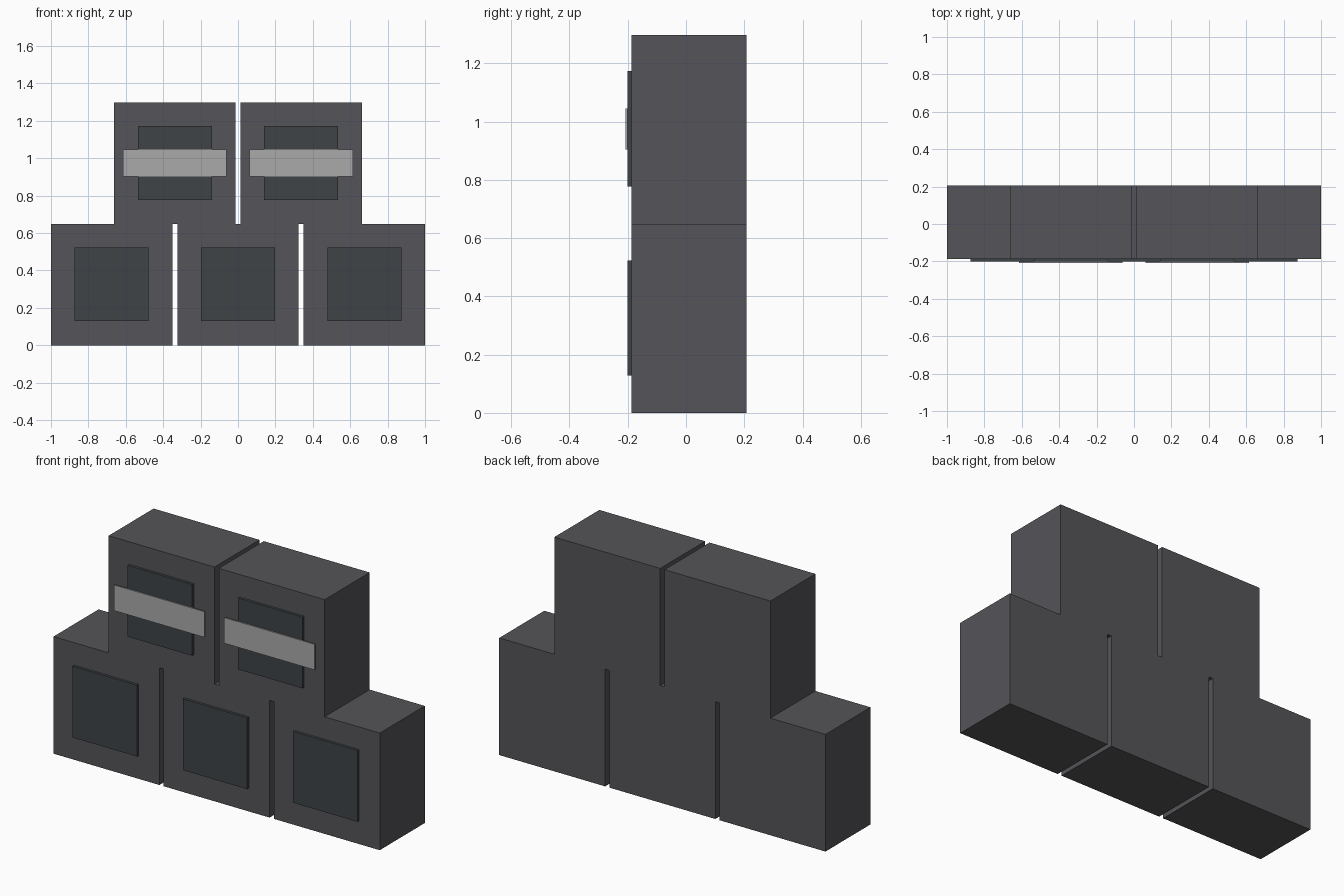
import bpy

if "Cube" in bpy.data.objects:
    bpy.data.objects.remove(bpy.data.objects["Cube"])

W = 0.649          # block width and height
PITCH = 0.6755     # block spacing
BACK, FRONT = 0.207, -0.187


def material(name, colour):
    m = bpy.data.materials.new(name)
    m.diffuse_color = (*colour, 1)
    m.use_nodes = True
    m.node_tree.nodes["Principled BSDF"].inputs["Base Color"].default_value = m.diffuse_color
    return m


shell = material("dark_grey", (0.09, 0.09, 0.10))
inset = material("charcoal", (0.05, 0.057, 0.063))
pale = material("light_grey", (0.40, 0.40, 0.40))


def box(name, x, z, width, height, y0, y1, mat):
    bpy.ops.mesh.primitive_cube_add(size=1, location=(x, (y0 + y1) / 2, z))
    ob = bpy.context.object
    ob.name = name
    ob.scale = (width, abs(y1 - y0), height)
    bpy.ops.object.transform_apply(location=False, rotation=False, scale=True)
    ob.data.materials.append(mat)
    return ob


# Stacked blocks: three below, two above, each with a raised front panel
for row, count in enumerate((3, 2)):
    z = W * (row + 0.5)
    for i in range(count):
        x = (i - (count - 1) / 2) * PITCH
        tag = f"{row + 1}_{i + 1}"
        box(f"block_{tag}", x, z, W, W, FRONT, BACK, shell)
        box(f"front_panel_{tag}", x, z + 0.002, 0.395, 0.395, FRONT + 0.005, -0.2015, inset)
        # Pale strip across each upper panel
        if row == 1:
            box(f"strip_{tag}", x, z + 0.001, 0.554, 0.142, -0.2005, -0.2075, pale)
